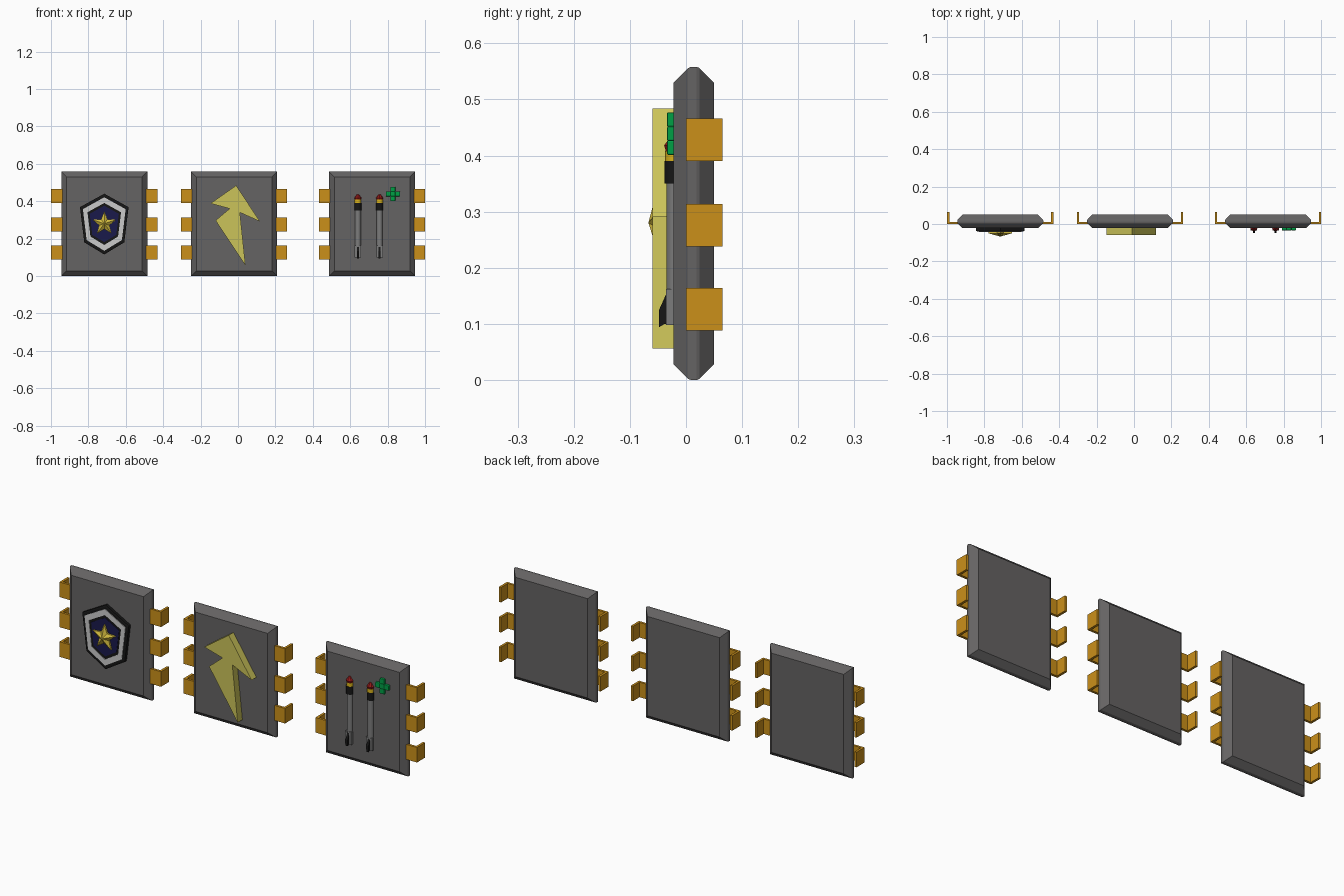
import bpy, bmesh, math
from mathutils import Matrix

if "Cube" in bpy.data.objects:
    bpy.data.objects.remove(bpy.data.objects["Cube"])


def material(name, r, g, b):
    m = bpy.data.materials.new(name)
    m.diffuse_color = (r, g, b, 1)
    m.use_nodes = True
    m.node_tree.nodes["Principled BSDF"].inputs["Base Color"].default_value = m.diffuse_color
    return m


DARK = material("dark_grey", 0.13, 0.125, 0.125)
GOLD = material("gold", 0.6, 0.28, 0.01)
BLACK = material("black", 0.008, 0.008, 0.008)
SILVER = material("silver", 0.6, 0.6, 0.6)
BLUE = material("navy", 0.01, 0.01, 0.07)
YELLOW = material("yellow", 0.6, 0.55, 0.1)
STAR = material("star_yellow", 0.65, 0.5, 0.05)
RED = material("red", 0.3, 0.01, 0.01)
AMBER = material("amber", 0.7, 0.45, 0.01)
GREEN = material("green", 0.0, 0.35, 0.06)
STEEL = material("steel", 0.2, 0.2, 0.2)


def finish(name, bm, mat, bevel=0):
    bmesh.ops.recalc_face_normals(bm, faces=bm.faces)
    mesh = bpy.data.meshes.new(name)
    bm.to_mesh(mesh)
    bm.free()
    ob = bpy.data.objects.new(name, mesh)
    bpy.context.collection.objects.link(ob)
    mesh.materials.append(mat)
    if bevel:
        mod = ob.modifiers.new("bevel", 'BEVEL')
        mod.width = bevel
        mod.segments = 2
    return ob


def loft(name, rings, mat, closed=False, bevel=0):
    """Skin equal-length point rings; cap the ends, or join last to first."""
    bm = bmesh.new()
    vs = [[bm.verts.new(p) for p in ring] for ring in rings]
    n = len(vs[0])
    pairs = list(zip(vs, vs[1:])) + ([(vs[-1], vs[0])] if closed else [])
    for a, b in pairs:
        for i in range(n):
            j = (i + 1) % n
            bm.faces.new((a[i], a[j], b[j], b[i]))
    if not closed:
        bm.faces.new(vs[0])
        bm.faces.new(vs[-1])
    return finish(name, bm, mat, bevel)


def at_y(outline, y):
    return [(x, y, z) for x, z in outline]


def prism(name, outline, y0, y1, mat, bevel=0):
    return loft(name, [at_y(outline, y0), at_y(outline, y1)], mat, bevel=bevel)


def rect(cx, cz, hx, hz):
    return [(cx - hx, cz - hz), (cx + hx, cz - hz), (cx + hx, cz + hz), (cx - hx, cz + hz)]


def rod(name, x, y, z0, z1, r0, r1, mat, sides=16):
    bm = bmesh.new()
    bmesh.ops.create_cone(bm, cap_ends=True, segments=sides, radius1=r0, radius2=r1,
                          depth=z1 - z0, matrix=Matrix.Translation((x, y, (z0 + z1) / 2)))
    ob = finish(name, bm, mat)
    bpy.context.view_layer.objects.active = ob
    ob.select_set(True)
    bpy.ops.object.shade_smooth_by_angle()
    ob.select_set(False)


# Chip bodies with chamfered rims, and bent pins on both sides
CHIPS = (-0.715, -0.021, 0.717)
MID = 0.279
FACE = -0.022
for k, cx in enumerate(CHIPS, 1):
    rings = [at_y(rect(cx, MID, 0.23 - c, MID - c), y)
             for y, c in ((FACE, 0.028), (0.004, 0.002), (0.009, 0), (0.019, 0), (0.024, 0.002), (0.05, 0.028))]
    loft(f"chip_body_{k}", rings, DARK)
    for side in (-1, 1):
        for row, z in enumerate((0.126, 0.276, 0.428), 1):
            profile = [(0.2, 0), (0.284, 0), (0.284, 0.065), (0.272, 0.065), (0.272, 0.012), (0.2, 0.012)]
            loft(f"pin_{k}_{'left' if side < 0 else 'right'}_{row}",
                 [[(cx + side * u, y, z + h) for u, y in profile] for h in (-0.038, 0.038)], GOLD)

# Hexagonal badge: plate, silver ring, navy centre
BX, BZ = CHIPS[0], 0.28


def hexagon(s):
    pts = ((0, 0.16), (0.13, 0.088), (0.107, -0.1), (0, -0.165), (-0.107, -0.1), (-0.13, 0.088))
    return [(BX + x * s, BZ + z * s) for x, z in pts]


loft("badge_plate", [at_y(hexagon(1), FACE + 0.004), at_y(hexagon(1), -0.037), at_y(hexagon(0.95), -0.039)], BLACK)
loft("badge_ring", [at_y(hexagon(s), y) for s, y in
                    ((0.88, -0.036), (0.88, -0.042), (0.69, -0.042), (0.69, -0.036))], SILVER, closed=True)
prism("badge_centre", hexagon(0.6), -0.036, -0.041, BLUE)

# Faceted star on the badge
bm = bmesh.new()
star = []
for i in range(10):
    r, a = (0.066, 0.029)[i % 2], math.pi / 2 + i * math.pi / 5
    star.append((BX + r * math.cos(a), BZ + r * math.sin(a)))
low = [bm.verts.new(p) for p in at_y(star, -0.038)]
high = [bm.verts.new(p) for p in at_y(star, -0.05)]
apex = bm.verts.new((BX, -0.067, BZ))
bm.faces.new(low)
for i in range(10):
    j = (i + 1) % 10
    bm.faces.new((low[i], low[j], high[j], high[i]))
    bm.faces.new((high[i], high[j], apex))
finish("badge_star", bm, STAR)

# Lightning bolt
bolt = [(-0.01, 0.484), (0.118, 0.291), (0.01, 0.34), (0.04, 0.056),
        (-0.12, 0.297), (-0.045, 0.36), (-0.147, 0.388)]
prism("lightning_bolt", bolt, FACE + 0.004, -0.06, YELLOW)

# Two slim hand tools: shaft, collar, band, tip and forked foot with a clip
for k, x in enumerate((0.641, 0.757), 1):
    y = -0.019
    rod(f"tool_shaft_{k}", x, y, 0.15, 0.36, 0.016, 0.016, STEEL)
    rod(f"tool_collar_{k}", x, y, 0.35, 0.39, 0.019, 0.019, BLACK)
    rod(f"tool_band_{k}", x, y, 0.39, 0.408, 0.018, 0.018, AMBER)
    rod(f"tool_tip_lower_{k}", x, y, 0.408, 0.418, 0.017, 0.02, RED, 8)
    rod(f"tool_tip_upper_{k}", x, y, 0.418, 0.437, 0.02, 0.006, RED, 8)
    for side in (-1, 1):
        prism(f"tool_prong_{k}_{side}", rect(x + side * 0.011, 0.13, 0.006, 0.032), -0.036, -0.015, STEEL)
    clip = [(-0.03, 0.165), (-0.048, 0.125), (-0.048, 0.094), (-0.038, 0.1), (-0.02, 0.1), (-0.02, 0.165)]
    loft(f"tool_clip_{k}", [[(x + h, py, pz) for py, pz in clip] for h in (-0.006, 0.006)], BLACK)

# Green plus sign made of five rounded blocks
for k, (dx, dz) in enumerate(((0, 0), (1, 0), (-1, 0), (0, 1), (0, -1)), 1):
    prism(f"plus_block_{k}", rect(0.828 + dx * 0.025, 0.439 + dz * 0.025, 0.013, 0.013),
          FACE + 0.004, -0.034, GREEN, bevel=0.003)
